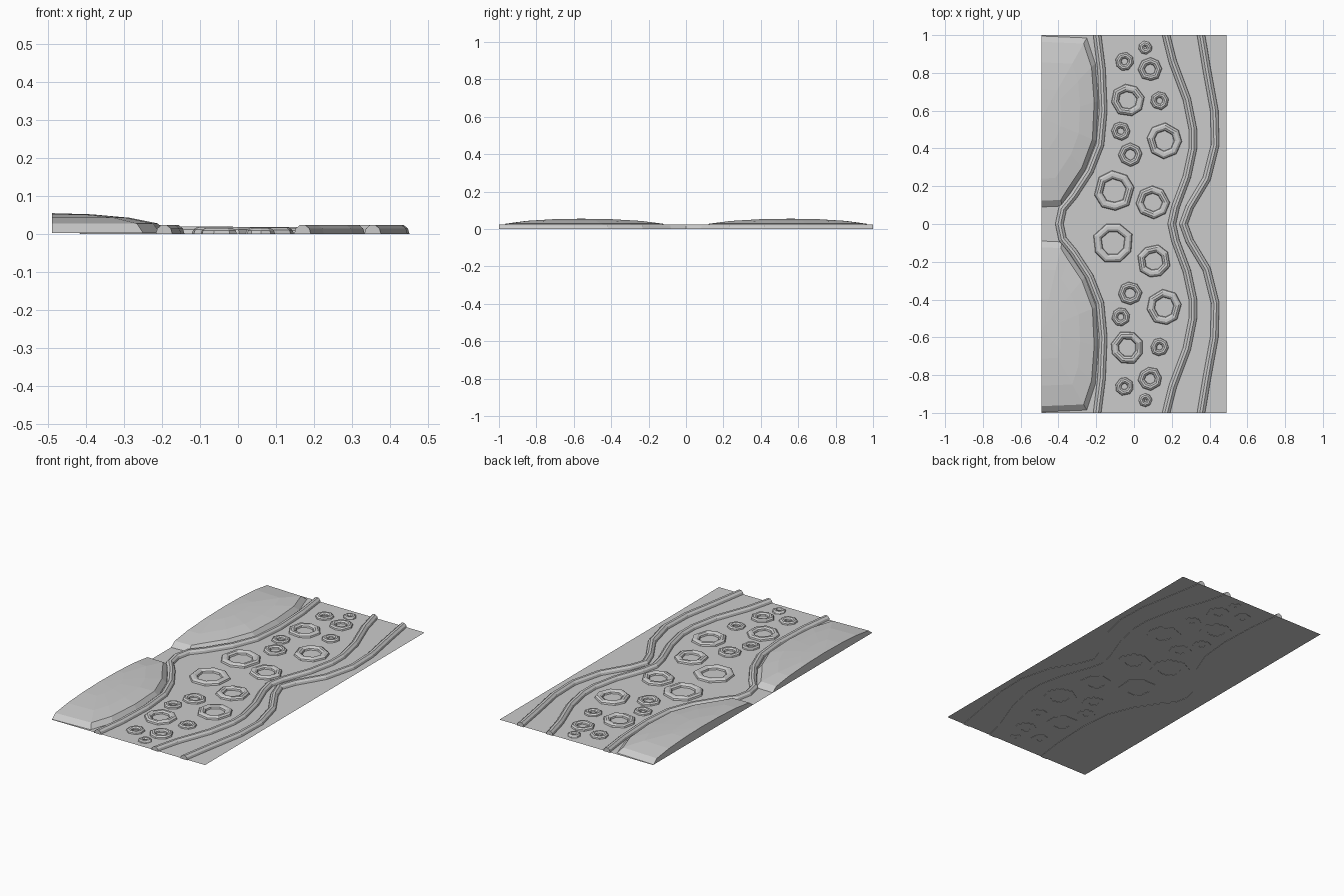
import bpy, math, random
from mathutils import Vector

if "Cube" in bpy.data.objects:
    bpy.data.objects.remove(bpy.data.objects["Cube"])

random.seed(4)


def make(name, verts, faces):
    me = bpy.data.meshes.new(name)
    me.from_pydata(verts, [], faces)
    ob = bpy.data.objects.new(name, me)
    bpy.context.collection.objects.link(ob)
    # consistent outward normals
    import bmesh
    bm = bmesh.new()
    bm.from_mesh(me)
    bmesh.ops.recalc_face_normals(bm, faces=bm.faces)
    bm.to_mesh(me)
    bm.free()
    return ob


# half-round cross-section: (sideways, up) in unit size
ARC = [(math.cos(math.pi * i / 5), math.sin(math.pi * i / 5)) for i in range(6)]


def ridge(name, half, w=0.022, h=0.025):
    """Half-round strip along a path given for y >= 0 and mirrored to y < 0."""
    pts = [Vector(p) for p in half] + [Vector((x, -y)) for x, y in reversed(half[:-1])]
    verts, faces, n = [], [], len(ARC)
    for i, p in enumerate(pts):
        if i in (0, len(pts) - 1):
            nrm, k = Vector((1, 0)), 1
        else:
            a, b = (p - pts[i - 1]).normalized(), (pts[i + 1] - p).normalized()
            t = (a + b).normalized()
            nrm, k = Vector((-t.y, t.x)), 1 / max(0.5, t.dot(a))
        verts += [(p.x + nrm.x * c * w * k, p.y + nrm.y * c * w * k, s * h) for c, s in ARC]
    for i in range(len(pts) - 1):
        for j in range(n):
            k = (j + 1) % n
            faces.append((i * n + j, i * n + k, (i + 1) * n + k, (i + 1) * n + j))
    faces += [tuple(range(n)), tuple(range(len(verts) - n, len(verts)))]
    return make(name, verts, faces)


def ring(name, x, y, r, sides=8):
    """Low, slightly irregular half-round ring."""
    w = 0.012 + r * 0.11
    h = 0.014 + r * 0.06
    turn = random.uniform(0, 1)
    verts, faces, n = [], [], len(ARC)
    for i in range(sides):
        a = turn + math.tau * (i + random.uniform(-.12, .12)) / sides
        rad = (r - w) * random.uniform(0.97, 1.06)
        verts += [(x + math.cos(a) * (rad + c * w), y + math.sin(a) * (rad + c * w), s * h)
                  for c, s in ARC]
    for i in range(sides):
        i2 = (i + 1) % sides
        for j in range(n):
            k = (j + 1) % n
            faces.append((i * n + j, i * n + k, i2 * n + k, i2 * n + j))
    return make(name, verts, faces)


def mound(name, side):
    """Half dome cut off by the plate's left edge."""
    outline = [(-.49, .995), (-.25, .985), (-.205, .85), (-.19, .65), (-.20, .44),
               (-.26, .28), (-.34, .16), (-.38, .095), (-.49, .09)]
    levels = [(1, .003), (.93, .028), (.68, .043), (.35, .052)]
    cx, cy, n = -.49, .56, len(outline)
    verts, faces = [], []
    for s, z in levels:
        verts += [(cx + (x - cx) * s, side * (cy + (y - cy) * s), z) for x, y in outline]
    verts.append((cx, side * cy, .055))
    top, last = len(verts) - 1, (len(levels) - 1) * n
    for l in range(len(levels) - 1):
        for j in range(n - 1):
            a = l * n + j
            faces.append((a, a + 1, a + n + 1, a + n))
    faces += [(last + j, last + j + 1, top) for j in range(n - 1)]
    # upright cut face on the plate edge
    faces.append(tuple([l * n for l in range(len(levels))] + [top] +
                       [l * n + n - 1 for l in reversed(range(len(levels)))]))
    return make(name, verts, faces)


# base plate
make("ground_plate", [(-.49, -1, .003), (.49, -1, .003), (.49, 1, .003), (-.49, 1, .003)],
     [(0, 1, 2, 3)])

# two mounds on the left
mound("mound_back", 1)
mound("mound_front", -1)

# three winding ridges
ridge("ridge_left", [(-.195, 1), (-.172, .82), (-.163, .6), (-.18, .42), (-.235, .28),
                     (-.32, .15), (-.378, .08), (-.395, 0)])
ridge("ridge_middle", [(.17, 1), (.205, .86), (.28, .66), (.312, .5), (.312, .4),
                       (.28, .25), (.22, .09), (.20, 0)])
ridge("ridge_right", [(.355, 1), (.385, .82), (.425, .6), (.43, .42), (.385, .24),
                      (.295, .09), (.262, 0)])

# rings mirrored front to back
pairs = [(.06, .933, .037), (-.05, .86, .05), (.085, .82, .064), (-.035, .655, .089),
         (.135, .652, .049), (-.07, .492, .05), (-.02, .367, .063), (.16, .442, .095)]
for i, (x, y, r) in enumerate(pairs):
    ring(f"ring_back_{i}", x, y, r)
    ring(f"ring_front_{i}", x, -y, r)
# central rings, not mirrored
for i, (x, y, r) in enumerate([(-.107, .175, .108), (.10, .115, .088),
                               (-.11, -.10, .108), (.105, -.197, .088)]):
    ring(f"ring_centre_{i}", x, y, r)
